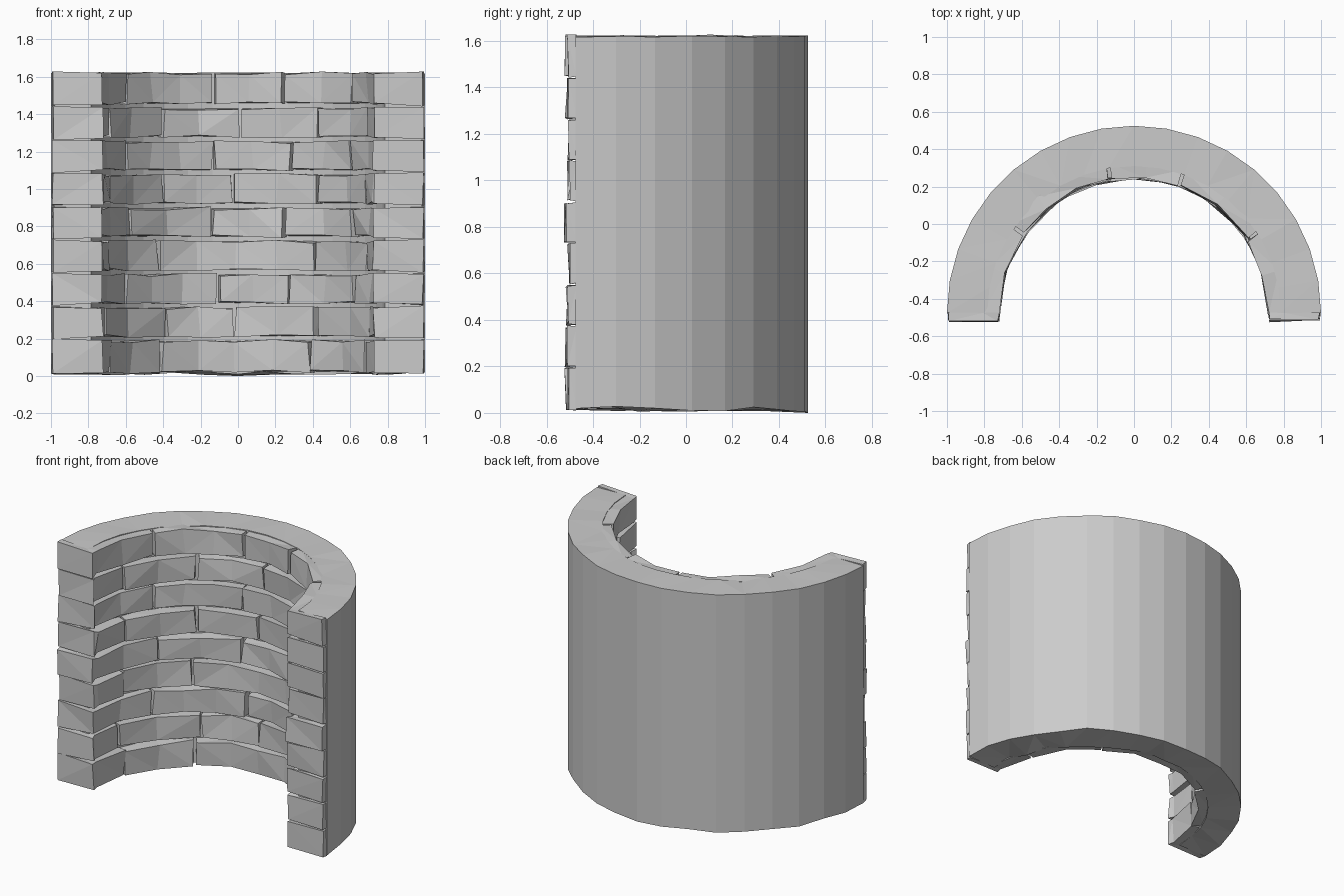
import bpy, bmesh, math, random

if "Cube" in bpy.data.objects:
    bpy.data.objects.remove(bpy.data.objects["Cube"])

random.seed(7)
CY = -0.475                       # centre of the half ring
R_OUT, R_MORTAR, R_IN = 1.0, 0.785, 0.728
Z0, Z1, COURSES = 0.02, 1.62, 9
STEP = (Z1 - Z0) / COURSES


def j(a):
    return random.uniform(-a, a)


def polar(r, deg):
    a = math.radians(deg)
    return (r * math.sin(a), CY + r * math.cos(a))


def arc(r, a, b, n):
    return [polar(r, a + (b - a) * i / n) for i in range(n + 1)]


def prism(bm, low, high):
    """Closed solid between two matching plan outlines."""
    lo = [bm.verts.new(p) for p in low]
    hi = [bm.verts.new(p) for p in high]
    n = len(lo)
    for i in range(n):
        k = (i + 1) % n
        bm.faces.new((lo[i], lo[k], hi[k], hi[i]))
    bm.faces.new(lo[::-1])
    bm.faces.new(hi)


def finish(bm, name):
    bmesh.ops.recalc_face_normals(bm, faces=bm.faces)
    bmesh.ops.triangulate(bm, faces=bm.faces)
    me = bpy.data.meshes.new(name)
    bm.to_mesh(me)
    bm.free()
    ob = bpy.data.objects.new(name, me)
    bpy.context.collection.objects.link(ob)


# Curved backing wall: facetted outside, mortar surface inside
bm = bmesh.new()
plan = arc(R_OUT, -90, 90, 18) + arc(R_MORTAR, 90, -90, 18)
low = [(x, y, 0.017 + j(0.012)) for x, y in plan]
low[9] = (*plan[9], 0.0)
high = [(x, y, Z1 + j(0.004)) for x, y in plan]
prism(bm, low, high)
finish(bm, "backing_wall")


def brick(bm, a, b, z0, z1, end=0):
    """Rough brick on the inner face; end = -1/1 also wraps the wall end."""
    n = max(1, round((b - a) / 17))
    r_back = R_MORTAR + 0.022
    gap = 0.015
    front = arc(R_IN + j(0.01), a, b, n)
    back = arc(r_back, b, a, n)
    pts = [(x, y, gap, 0.010) for x, y in front]
    yf = CY - 0.035 + j(0.01)
    wrap = [(0.725, yf, 0.010, 0.007), (0.99, yf, 0.004, 0.006),
            (0.995, CY + 0.003, 0.004, 0.002)]
    wrap = [(x * end, y, g, s) for x, y, g, s in wrap]
    rear = [(x, y, gap, 0.0) for x, y in back]
    if end == 1:
        pts += wrap + rear
    elif end == -1:
        pts += rear + wrap[::-1]
    else:
        pts += rear
    low, high = [], []
    for x, y, g, s in pts:
        low.append((x + j(s), y + j(s), z0 + g + j(s)))
        high.append((x + j(s), y + j(s), z1 - g * 0.8 + j(s)))
    prism(bm, low, high)


# Nine courses of staggered bricks
JOINTS_A = [-54, -10, 21, 57]
JOINTS_B = [-72, -33, -1, 35, 72]
for c in range(COURSES):
    bm = bmesh.new()
    joints = JOINTS_A if c % 2 == 0 else JOINTS_B
    if c in (0, 3):
        joints = [-70, -35, 34, 70]
    edges = [-90] + [t + j(2) for t in joints] + [90]
    z0, z1 = Z0 + c * STEP, Z0 + (c + 1) * STEP
    if c == 0:
        z0 -= 0.013
    if c == COURSES - 1:
        z1 += 0.010
    for i, (a, b) in enumerate(zip(edges, edges[1:])):
        end = -1 if i == 0 else (1 if i == len(edges) - 2 else 0)
        ga = 0 if end == -1 else 0.6
        gb = 0 if end == 1 else 0.6
        brick(bm, a + ga, b - gb, z0, z1, end)
    finish(bm, f"brick_course_{c + 1}")
